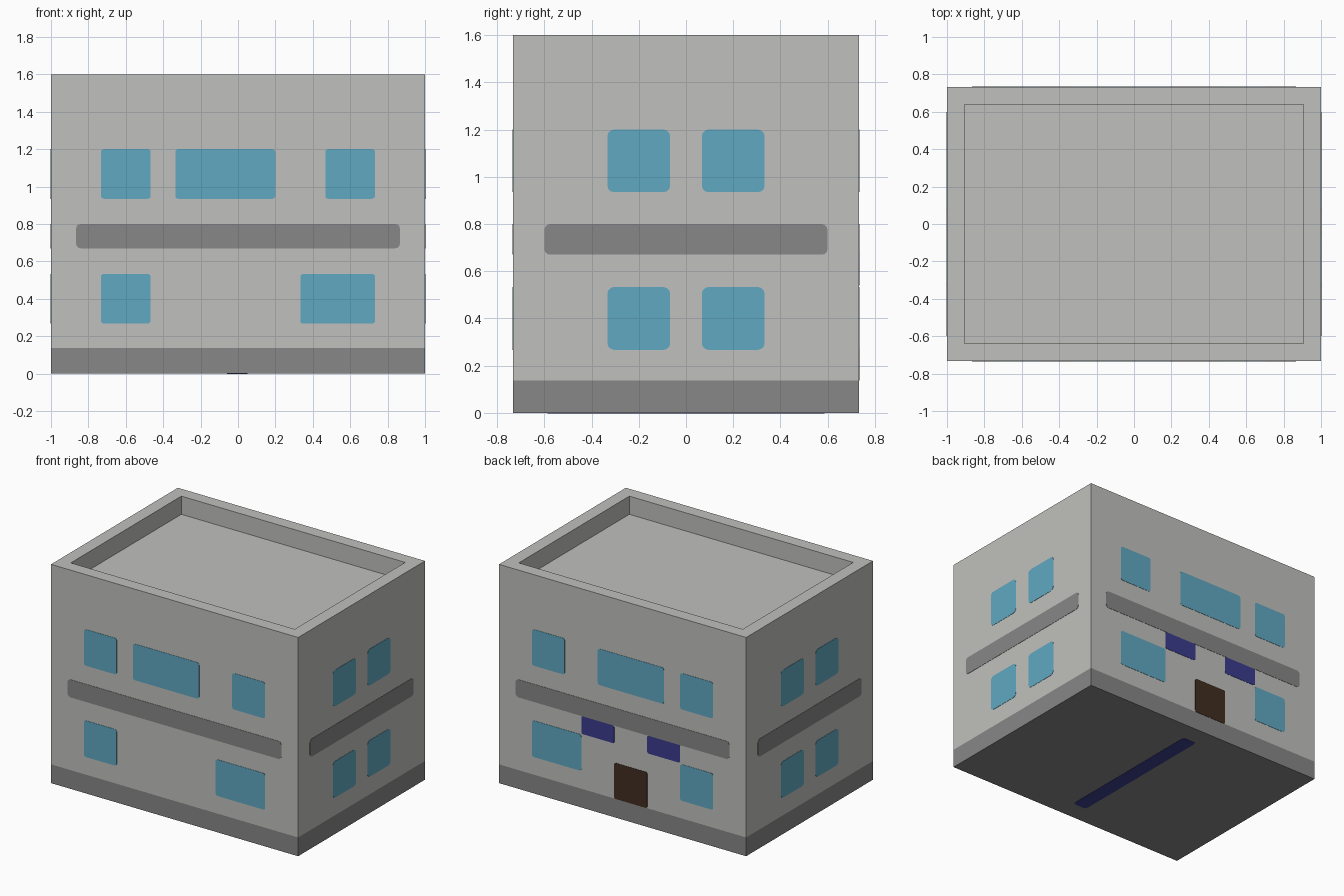
import bpy, bmesh, math
from mathutils import Matrix, Vector

cube = bpy.data.objects.get("Cube")
if cube:
    bpy.data.objects.remove(cube, do_unlink=True)

W, D, H = 1.0, 0.733, 1.6      # half width, half depth, height
BASE = 0.137                   # top of the dark base
RIM = 0.133                    # parapet width and depth
THICK = 0.002                  # painted plate thickness


def material(name, rgb):
    lin = [((c / 255 + 0.055) / 1.055) ** 2.4 for c in rgb] + [1]
    m = bpy.data.materials.new(name)
    m.use_nodes = True
    m.diffuse_color = lin
    m.node_tree.nodes["Principled BSDF"].inputs["Base Color"].default_value = lin
    return m


wall = material("wall_grey", (192, 192, 189))
trim = material("trim_grey", (135, 135, 135))
glass = material("window_blue", (97, 169, 194))
navy = material("awning_navy", (60, 60, 144))
wood = material("door_brown", (65, 45, 33))


def finish(name, bm, mats):
    me = bpy.data.meshes.new(name)
    bmesh.ops.recalc_face_normals(bm, faces=bm.faces)
    bm.to_mesh(me)
    bm.free()
    for m in mats:
        me.materials.append(m)
    ob = bpy.data.objects.new(name, me)
    bpy.context.collection.objects.link(ob)
    return ob


# Building shell: box cut at the base line, with a sunken roof
bm = bmesh.new()
bmesh.ops.create_cube(bm, size=1, matrix=Matrix.Translation((0, 0, H / 2)) @ Matrix.Diagonal((2 * W, 2 * D, H, 1)))
bmesh.ops.bisect_plane(bm, geom=bm.verts[:] + bm.edges[:] + bm.faces[:], plane_co=(0, 0, BASE), plane_no=(0, 0, 1))
roof = max(bm.faces, key=lambda f: f.calc_center_median().z)
bmesh.ops.inset_region(bm, faces=[roof], thickness=RIM)
floor = bmesh.ops.extrude_discrete_faces(bm, faces=[roof])["faces"][0]
bmesh.ops.translate(bm, verts=floor.verts[:], vec=(0, 0, -RIM))
for f in bm.faces:
    f.material_index = 1 if f.calc_center_median().z < BASE else 0
finish("building_shell", bm, [wall, trim])

# Each side: across axis, up axis, distance of the surface from the origin
SIDES = {
    "front": ((1, 0, 0), (0, 0, 1), D),
    "back": ((-1, 0, 0), (0, 0, 1), D),
    "left": ((0, 1, 0), (0, 0, 1), W),
    "right": ((0, -1, 0), (0, 0, 1), W),
    "under": ((0, 1, 0), (1, 0, 0), 0),
}


def plate(name, side, u0, u1, v0, v1, mat, r):
    """Thin rounded rectangle lying on one side of the building."""
    u, v, dist = SIDES[side]
    u, v = Vector(u), Vector(v)
    n = u.cross(v)
    bm = bmesh.new()
    ring = []
    corners = [(u1 - r, v1 - r), (u0 + r, v1 - r), (u0 + r, v0 + r), (u1 - r, v0 + r)]
    for k, (cu, cv) in enumerate(corners):
        for s in range(4):
            a = math.pi / 2 * (k + s / 3)
            p = u * (cu + r * math.cos(a)) + v * (cv + r * math.sin(a))
            ring.append(bm.verts.new(p + n * dist))
    face = bm.faces.new(ring)
    top = bmesh.ops.extrude_face_region(bm, geom=[face])["geom"]
    bmesh.ops.translate(bm, verts=[g for g in top if isinstance(g, bmesh.types.BMVert)], vec=n * THICK)
    finish(f"{side}_{name}", bm, [mat])


LOW, HIGH = (0.267, 0.533), (0.935, 1.2)


def windows(side, spans, rows, r):
    for i, (u0, u1) in enumerate(spans):
        plate(f"{rows}_window_{i + 1}", side, u0, u1, *(HIGH if rows == "upper" else LOW), glass, r)


# Windows
outer = [(-0.733, -0.467), (0.467, 0.733)]
windows("front", outer + [(-0.335, 0.2)], "upper", 0.016)
windows("back", outer + [(-0.2, 0.335)], "upper", 0.016)
windows("front", [outer[0], (0.333, 0.733)], "lower", 0.016)
windows("back", [(-0.733, -0.333), outer[1]], "lower", 0.016)
for side in ("left", "right"):
    for rows in ("upper", "lower"):
        windows(side, [(-0.333, -0.067), (0.067, 0.333)], rows, 0.028)

# Storey bands
for side, half in (("front", 0.866), ("back", 0.866), ("left", 0.6), ("right", 0.6)):
    plate("storey_band", side, -half, half, 0.67, 0.8, trim, 0.025)

# Back entrance: door and two awnings
plate("door", "back", -0.067, 0.2, BASE, 0.4, wood, 0.012)
for i, u0 in enumerate((-0.333, 0.2)):
    plate(f"awning_{i + 1}", "back", u0, u0 + 0.266, 0.54, 0.67, navy, 0.012)

# Stripe under the building
plate("stripe", "under", -0.587, 0.587, -0.06, 0.05, navy, 0.02)
